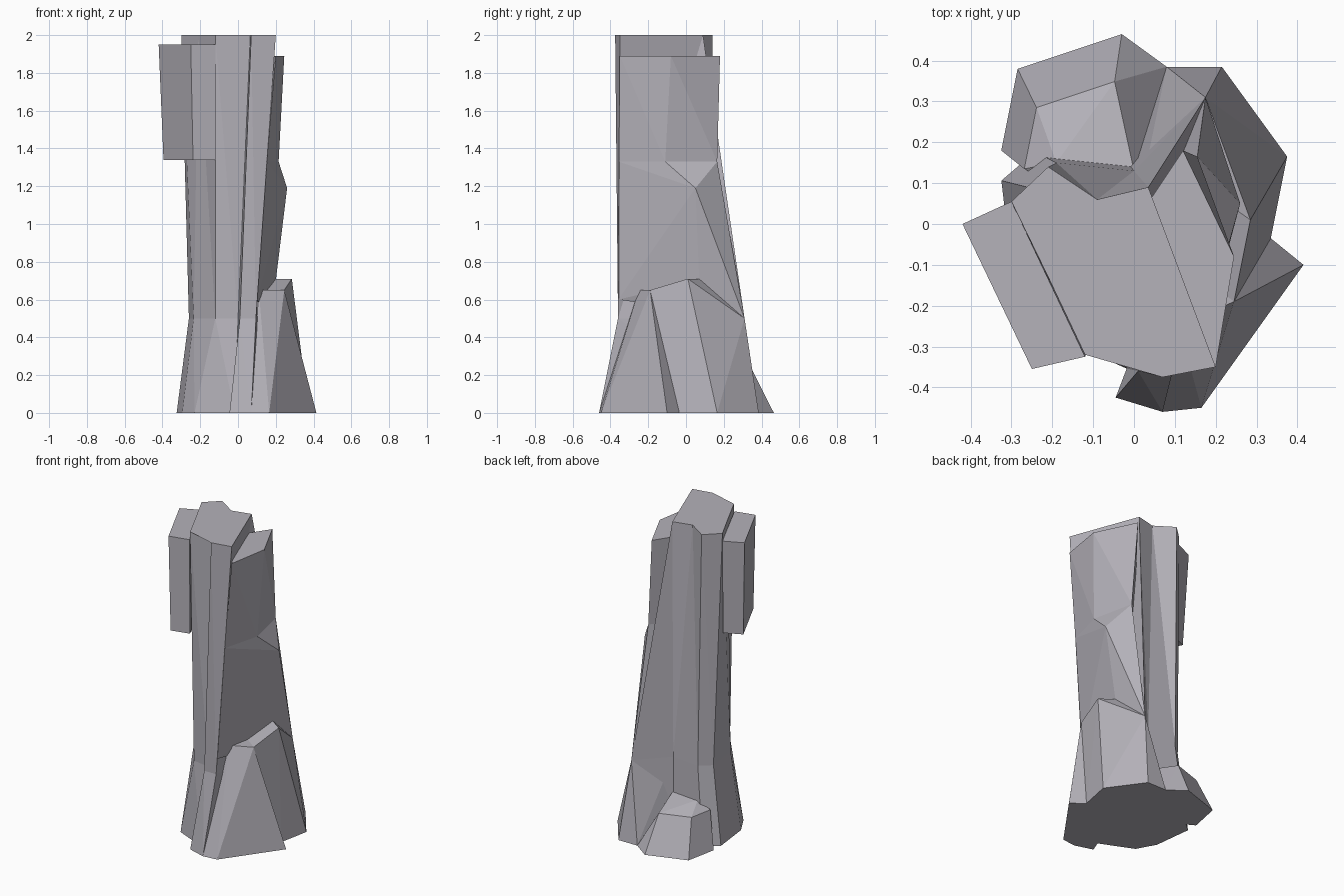
import bpy, bmesh
from mathutils import Vector

if "Cube" in bpy.data.objects:
    bpy.data.objects.remove(bpy.data.objects["Cube"])

stone = bpy.data.materials.new("stone")
stone.diffuse_color = (.46, .445, .49, 1)
stone.use_nodes = True
stone.node_tree.nodes["Principled BSDF"].inputs["Base Color"].default_value = stone.diffuse_color


def taper(ring, k, pivot):
    """Scale a flat outline about a pivot point."""
    c = Vector(pivot)
    return [tuple(c + (Vector(p) - c) * k) for p in ring]


def finish(name, bm):
    bmesh.ops.triangulate(bm, faces=bm.faces[:])
    bmesh.ops.recalc_face_normals(bm, faces=bm.faces[:])
    mesh = bpy.data.meshes.new(name)
    bm.to_mesh(mesh)
    bm.free()
    mesh.materials.append(stone)
    obj = bpy.data.objects.new(name, mesh)
    bpy.context.collection.objects.link(obj)
    return obj


def loft(name, levels):
    """Skin a stack of outlines."""
    bm = bmesh.new()
    rings = [[bm.verts.new((*p, z)) for p in pts] for z, pts in levels]
    for lo, hi in zip(rings, rings[1:]):
        for i in range(len(lo)):
            j = (i + 1) % len(lo)
            bm.faces.new((lo[i], lo[j], hi[j], hi[i]))
    bm.faces.new(rings[0][::-1])
    bm.faces.new(rings[-1])
    return finish(name, bm)


def chunk(name, levels):
    """Angular rock piece: hull around outlines at given heights."""
    bm = bmesh.new()
    for z, pts in levels:
        for p in pts:
            bm.verts.new((*p, z))
    bmesh.ops.convex_hull(bm, input=bm.verts[:])
    loose = [v for v in bm.verts if not v.link_faces]
    bmesh.ops.delete(bm, geom=loose, context='VERTS')
    return finish(name, bm)


# Main column with a front rib: waist flares to the ground, straight above
waist = [(-.26, .09), (-.235, -.12), (-.12, -.28), (0, -.3), (.01, -.36),
         (.095, -.36), (.175, .31), (0, .13), (-.19, .15)]
crown = [(-.3, .055), (-.21, -.13), (-.12, -.32), (.065, -.3), (.07, -.375),
         (.2, -.35), (.035, .09), (-.09, .06), (-.21, .14)]
base = taper(waist, 1.18, (.1, 0))
base[2], base[4], base[5] = (-.23, -.26), (-.045, -.425), (.07, -.46)
pillar = loft("rock_pillar", [(0, base), (.5, waist), (2, crown)])

core = (0, 0)
heel = waist[6]
peak = (.245, -.19)
corner = (.335, -.035)
spur = (.2, .07)
cleft = (.08, .385)

# Overhanging block on the left and shoulder on the right
block = [(-.42, 0), (-.25, -.355), (-.12, -.325), (-.3, .055)]
shoulder = [(.12, .18), (.245, -.08), (.2, -.35), core]
ledge = [(.155, .165), (.215, -.11), (.152, -.355), core]
# Low foot at the back left
foot = [(-.03, .465), (-.285, .38), (-.325, .18), core]

parts = [
    chunk("left_block", [(1.34, taper(block, .92, (-.1, -.3))), (1.95, block)]),
    chunk("right_shoulder", [(1.33, ledge), (1.89, shoulder)]),
    chunk("back_foot", [(0, foot + [cleft]), (.23, taper(foot, .75, (-.1, 0))),
                        (.28, waist[7:] + [core])]),
    # Bulging ridge under the shoulder
    chunk("right_ridge", [(1.33, ledge), (1.19, [(.26, .05)]), (.7, [spur]),
                          (.6, [(.1, -.358), core]), (.5, [heel])]),
    # Wedge buttresses at the front right and back right
    chunk("front_buttress", [(0, [(.165, -.45), (.415, -.1), corner, core, base[5]]),
                             (.65, [peak, (.11, -.25), core])]),
    chunk("back_buttress", [(0, [corner, (.375, .165), (.215, .385), cleft, core]),
                            (.28, [waist[7]]), (.5, [heel]), (.65, [peak, core]),
                            (.71, [(.285, .01), spur])]),
]

# Weld the pieces into one solid rock
bpy.context.view_layer.objects.active = pillar
pillar.select_set(True)
for part in parts:
    mod = pillar.modifiers.new(part.name, 'BOOLEAN')
    mod.operation = 'UNION'
    mod.solver = 'EXACT'
    mod.object = part
    bpy.ops.object.modifier_apply(modifier=mod.name)
    bpy.data.objects.remove(part)
bpy.ops.object.shade_flat()
